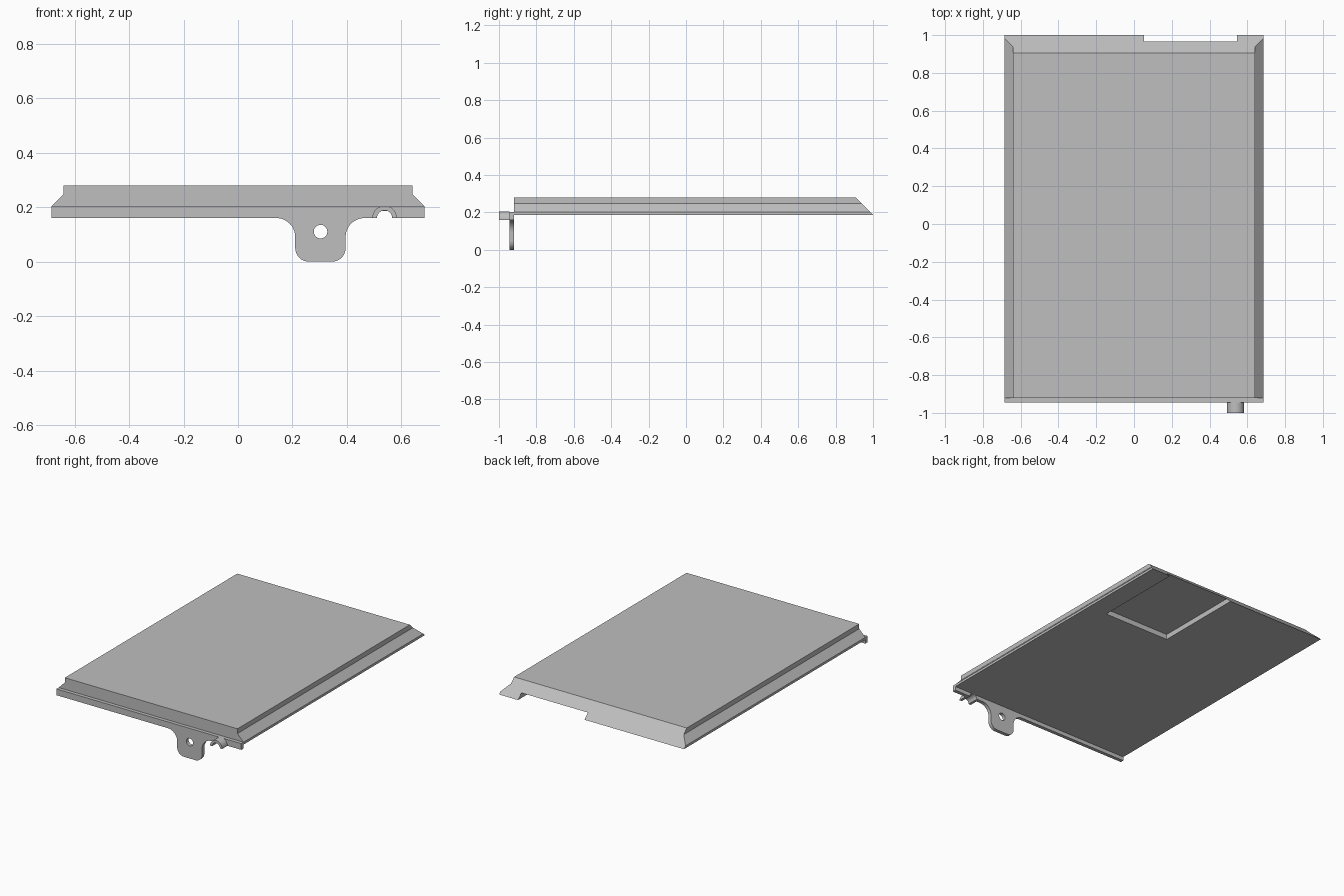
import bpy, bmesh
from math import sin, cos, radians

cube = bpy.data.objects.get("Cube")
if cube:
    bpy.data.objects.remove(cube, do_unlink=True)

grey = bpy.data.materials.new("plain grey")
grey.use_nodes = True
colour = (0.52, 0.52, 0.52, 1)
grey.diffuse_color = colour
grey.node_tree.nodes["Principled BSDF"].inputs["Base Color"].default_value = colour


def arc(cx, cz, r, start, end, steps=12):
    """Points of a circular arc in the x-z plane, angles in degrees."""
    angles = [radians(start + (end - start) * i / steps) for i in range(steps + 1)]
    return [(cx + r * cos(a), cz + r * sin(a)) for a in angles]


def prism(name, outline, front, back):
    """Extrude an x-z outline along y; back may depend on height."""
    bm = bmesh.new()
    near = [bm.verts.new((x, front, z)) for x, z in outline]
    far = [bm.verts.new((x, back(z) if callable(back) else back, z)) for x, z in outline]
    bm.faces.new(near)
    bm.faces.new(far[::-1])
    n = len(outline)
    for i in range(n):
        j = (i + 1) % n
        bm.faces.new((near[j], near[i], far[i], far[j]))
    bmesh.ops.recalc_face_normals(bm, faces=bm.faces)
    mesh = bpy.data.meshes.new(name)
    bm.to_mesh(mesh)
    bm.free()
    mesh.materials.append(grey)
    obj = bpy.data.objects.new(name, mesh)
    bpy.context.collection.objects.link(obj)
    return obj


def cut(target, cutter):
    mod = target.modifiers.new("cut", "BOOLEAN")
    mod.operation = "DIFFERENCE"
    mod.solver = "EXACT"
    mod.object = cutter
    cutter.hide_render = True
    bpy.context.view_layer.update()
    graph = bpy.context.evaluated_depsgraph_get()
    mesh = bpy.data.meshes.new_from_object(target.evaluated_get(graph))
    target.modifiers.clear()
    target.data = mesh
    bpy.data.objects.remove(cutter, do_unlink=True)


def smooth(obj):
    bpy.ops.object.select_all(action="DESELECT")
    obj.select_set(True)
    bpy.context.view_layer.objects.active = obj
    bpy.ops.object.shade_smooth_by_angle(angle=radians(30))


W, BOTTOM, LIP, STEP, TOP = 0.685, 0.186, 0.202, 0.248, 0.28
PLATE_LOW, PLATE_FRONT, BODY_FRONT = 0.16, -0.944, -0.92

# Panel body with flared sides and a sloping back edge
half = [(W, BOTTOM), (W, LIP), (0.64, STEP), (0.64, TOP)]
body = prism("panel_body", half + [(-x, z) for x, z in reversed(half)],
             BODY_FRONT, lambda z: 1 - (z - BOTTOM))

# Shallow pocket under the back edge
pocket = prism("pocket_cutter", [(0.052, 0.1), (0.545, 0.1), (0.545, 0.221), (0.052, 0.221)],
               0.38, 1.2)
cut(body, pocket)

# Front plate with a rounded hanging tab and a notch under the spout
SPOUT_X, OUTER, INNER = 0.538, 0.045, 0.028
outline = [(-W, LIP), (-W, PLATE_LOW)]
outline += arc(0.14, 0.09, 0.07, 90, 0)
outline += arc(0.26, 0.05, 0.05, 180, 270)
outline += arc(0.345, 0.05, 0.05, 270, 360)
outline += arc(0.465, 0.09, 0.07, 180, 90)
outline += arc(SPOUT_X, PLATE_LOW, INNER, 180, 0)
outline += [(W, PLATE_LOW), (W, LIP)]
plate = prism("front_plate_with_tab", outline, PLATE_FRONT, BODY_FRONT)
cut(plate, prism("hole_cutter", arc(0.303, 0.11, 0.025, 0, 345, 23), -1.1, -0.8))
smooth(plate)

# Half-round spout
ring = arc(SPOUT_X, PLATE_LOW, OUTER, 0, 180, 16) + arc(SPOUT_X, PLATE_LOW, INNER, 180, 0)
smooth(prism("half_round_spout", ring, -1, PLATE_FRONT))
